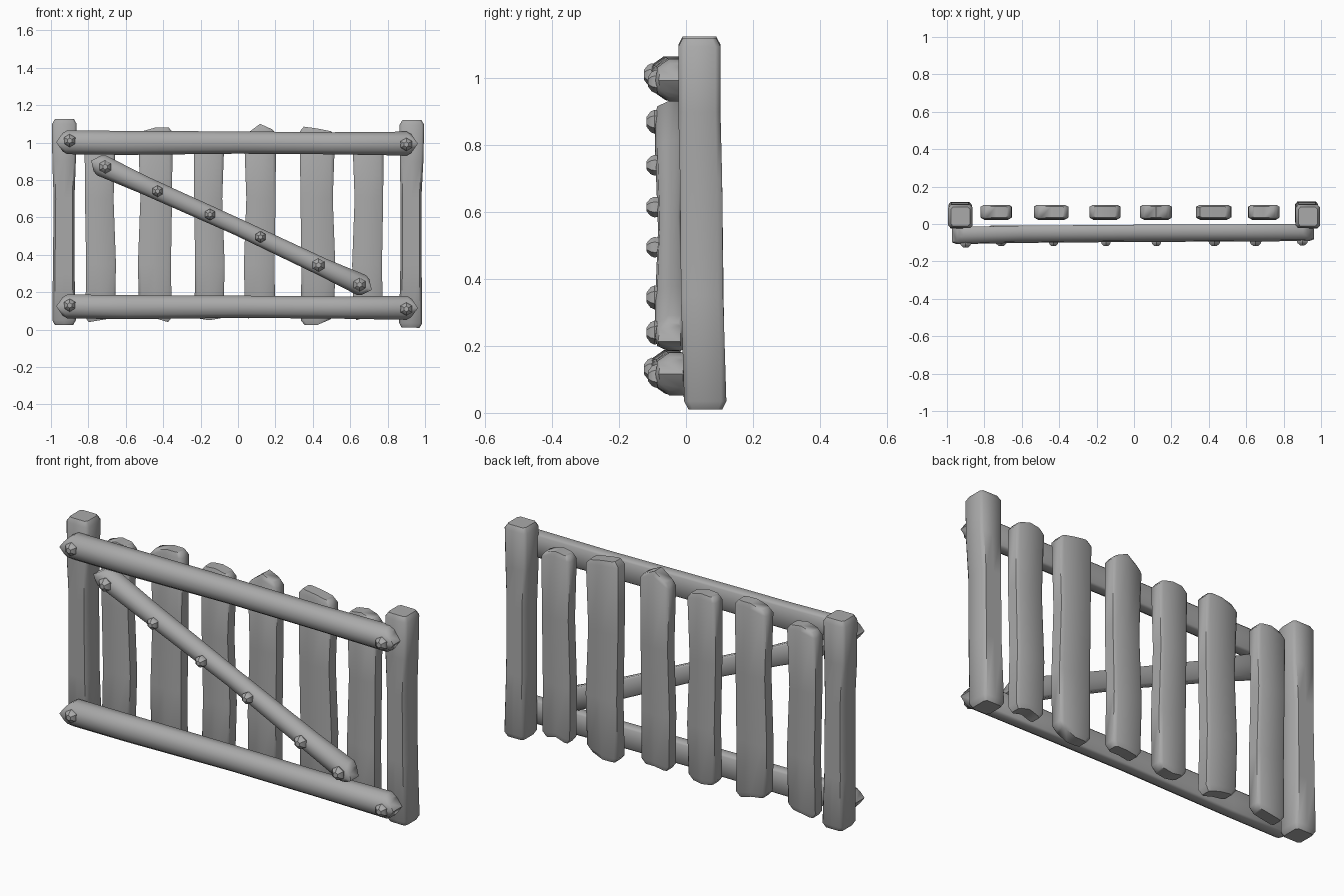
import bpy, bmesh
from mathutils import Vector, Matrix

cube = bpy.data.objects.get("Cube")
if cube:
    bpy.data.objects.remove(cube)

grey = bpy.data.materials.new("weathered grey")
grey.use_nodes = True
grey.diffuse_color = (0.4, 0.4, 0.4, 1)
grey.node_tree.nodes["Principled BSDF"].inputs["Base Color"].default_value = (0.4, 0.4, 0.4, 1)


def finish(name, bm, angle):
    bmesh.ops.recalc_face_normals(bm, faces=bm.faces)
    mesh = bpy.data.meshes.new(name)
    bm.to_mesh(mesh)
    bm.free()
    mesh.materials.append(grey)
    obj = bpy.data.objects.new(name, mesh)
    bpy.context.collection.objects.link(obj)
    bpy.ops.object.select_all(action='DESELECT')
    obj.select_set(True)
    bpy.context.view_layer.objects.active = obj
    bpy.ops.object.shade_smooth_by_angle(angle=angle)


# Cross-sections across (u) and front to back (v)
SQUARE = [(-1, -.75), (-.8, -1), (0, -1), (.8, -1), (1, -.75),
          (1, .75), (.8, 1), (0, 1), (-.8, 1), (-1, .75)]
ROUND = [(-1, -.1), (-.62, -.85), (0, -1), (.62, -.85), (1, -.1),
         (1, .8), (.85, 1), (0, 1), (-.85, 1), (-1, .8)]


def beam(name, path, half_w, half_d, section, start=(0, 0, 0), end=(0, 0, 0), chamfer=.025):
    """Loft a section along (x, y, z, width factor) points; start and end are
    extra lengths at the two edges and the middle of each cut end."""
    pts = [(Vector(p[:3]), p[3]) for p in path]
    d = (pts[-1][0] - pts[0][0]).normalized()
    across = Vector((d.z, 0, -d.x)).normalized()
    last = len(pts) - 1
    rings = [(pts[0][0], pts[0][1] * .78, start, -1)]
    for i, (p, s) in enumerate(pts):
        if i == 0:
            rings.append((p + d * chamfer, s, start, -1))
        elif i == last:
            rings.append((p - d * chamfer, s, end, 1))
        else:
            rings.append((p, s, (0, 0, 0), 1))
    rings.append((pts[-1][0], pts[-1][1] * .78, end, 1))

    bm = bmesh.new()
    loops = []
    for p, s, cut, sign in rings:
        loop = []
        for u, v in section:
            edge = cut[0] if u < 0 else cut[2]
            extra = cut[1] + (edge - cut[1]) * abs(u)
            dv = .8 if s < .85 else 1
            co = p + across * u * half_w * s + Vector((0, v * half_d * dv, 0)) + d * extra * sign
            loop.append(bm.verts.new(co))
        loops.append(loop)
    n = len(section)
    for a, b in zip(loops, loops[1:]):
        for i in range(n):
            j = (i + 1) % n
            bm.faces.new((a[i], a[j], b[j], b[i]))
    for loop in (loops[0], loops[-1]):
        for i in range(4):
            bm.faces.new((loop[i], loop[i + 1], loop[n - 2 - i], loop[n - 1 - i]))
    finish(name, bm, 0.9)


def bolt(name, x, y, z, r):
    """Domed six-sided bolt head facing the front."""
    bm = bmesh.new()
    loops = []
    for k, depth in ((.85, .02), (1, 0), (.85, -.012), (.4, -.024)):
        m = Matrix.Translation((x, y + depth, z)) @ Matrix.Rotation(1.5708, 4, 'X')
        loops.append(bmesh.ops.create_circle(bm, segments=6, radius=r * k, matrix=m)["verts"])
    for a, b in zip(loops, loops[1:]):
        for i in range(6):
            bm.faces.new((a[i], a[i - 1], b[i - 1], b[i]))
    bm.faces.new(loops[-1])
    finish(name, bm, 0.6)


# Posts, slightly waisted and kicked back at the foot
beam("right_post", [(-.93, .055, .025, 1), (-.932, .05, .3, .92), (-.93, .045, .7, .88),
                    (-.93, .04, .9, 1), (-.928, .04, 1.125, 1.04)], .063, .063, SQUARE)
beam("left_post", [(.923, .058, .01, .98), (.925, .048, .35, .9), (.925, .045, .7, .88),
                   (.928, .04, .9, 1), (.93, .04, 1.12, 1.04)], .063, .063, SQUARE)

# Slats with crooked ends: x, foot, head, half width, foot cut, head cut
slats = [
    (-.737, .05, 1.03, .083, (.01, 0, -.01), (-.01, .01, 0)),
    (-.442, .06, 1.06, .092, (-.01, 0, .02), (0, .02, .02)),
    (-.155, .06, 1.04, .082, (0, .01, 0), (.01, .015, 0)),
    (.118, .07, 1.07, .085, (.01, 0, 0), (-.02, .03, 0)),
    (.425, .04, 1.06, .094, (.015, .015, -.015), (.025, .015, 0)),
    (.695, .06, 1.04, .083, (.01, -.01, .005), (0, .01, -.01)),
]
for i, (x, z0, z1, w, foot, head) in enumerate(slats):
    lean = .012 * (-1) ** i
    beam(f"slat_{i + 1}", [(x, .06, z0, .95), (x + lean * .4, .064, .35, .96),
                           (x - lean * .4, .062, .7, .92), (x, .064, z1, 1)],
         w, .038, SQUARE, foot, head)

# Horizontal rails and the diagonal brace
nose = (-.035, 0, -.035)
for name, z in (("top_rail", 1.0), ("bottom_rail", .122)):
    beam(name, [(-.972, -.062, z + .002, 1), (-.6, -.055, z - .002, 1), (0, -.05, z, .93),
                (.5, -.048, z - .004, .92), (.962, -.045, z - .006, 1)],
         .064, .046, ROUND, nose, nose)
beam("diagonal_brace", [(-.785, -.05, .903, 1.08), (-.5, -.05, .772, .9), (0, -.05, .548, .84),
                        (.45, -.05, .335, .9), (.715, -.05, .213, 1.08)],
     .054, .042, ROUND, nose, nose)

# Bolts on the rails and the brace
for i, (x, z) in enumerate([(-.9, 1.01), (.9, .99), (-.9, .13), (.9, .11)]):
    bolt(f"rail_bolt_{i + 1}", x, -.102 if x < 0 else -.09, z, .035)
for i, (x, z) in enumerate([(-.71, .87), (-.43, .74), (-.15, .615),
                            (.12, .495), (.43, .345), (.65, .24)]):
    bolt(f"brace_bolt_{i + 1}", x, -.094, z, .036 if i in (0, 4, 5) else .031)
